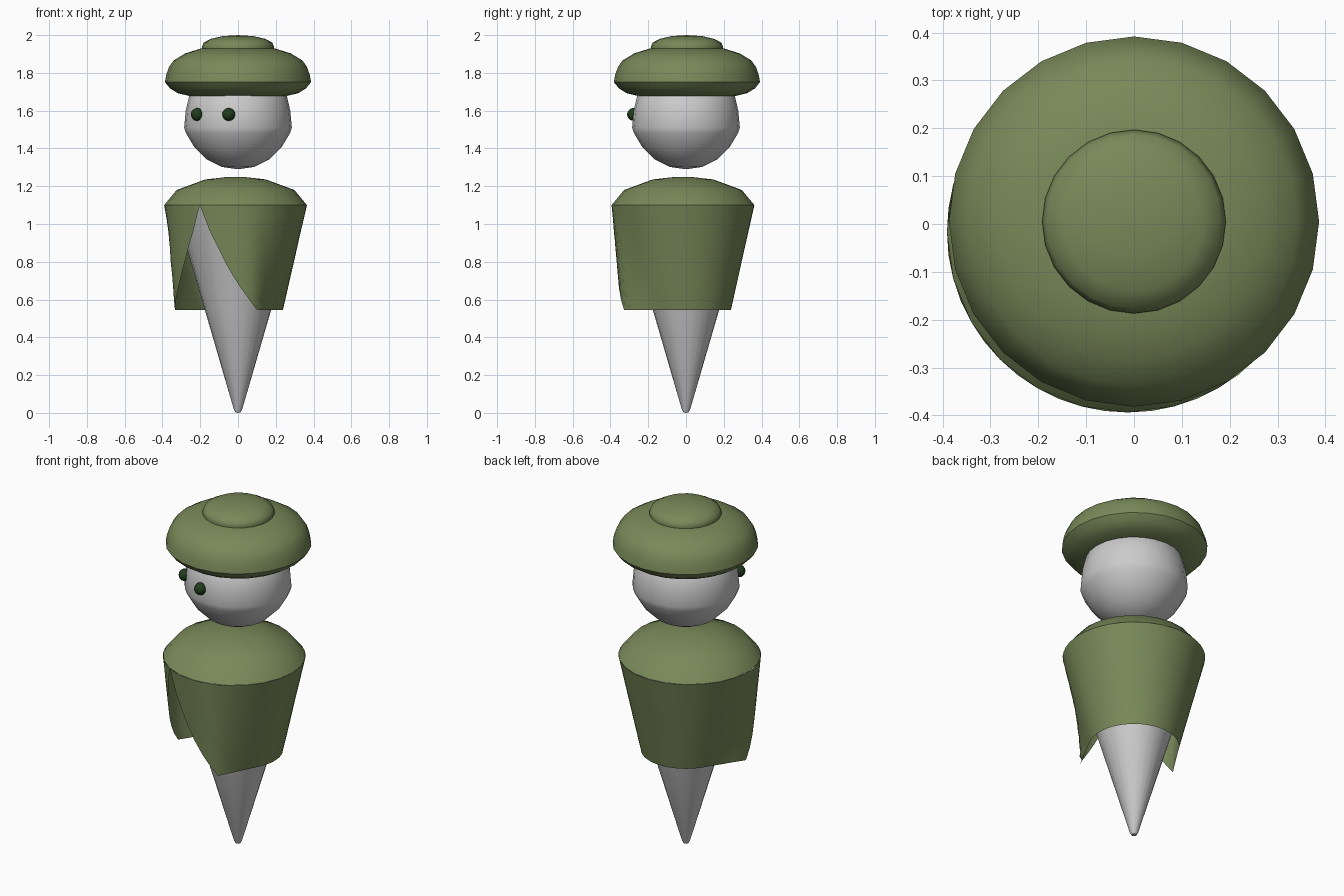
import bpy, bmesh
from math import sin, cos, pi, radians, hypot

if "Cube" in bpy.data.objects:
    bpy.data.objects.remove(bpy.data.objects["Cube"])

FACING = radians(-120)   # direction the face and cloak opening point to


def material(name, rgb):
    m = bpy.data.materials.new(name)
    m.diffuse_color = (*rgb, 1)
    m.use_nodes = True
    m.node_tree.nodes["Principled BSDF"].inputs["Base Color"].default_value = m.diffuse_color
    return m


green = material("green_cloth", (0.19, 0.25, 0.10))
dark = material("dark_green", (0.015, 0.045, 0.012))


def finish(bm, name, mat=None, recalc=True):
    if recalc:
        bmesh.ops.recalc_face_normals(bm, faces=bm.faces)
    me = bpy.data.meshes.new(name)
    bm.to_mesh(me)
    bm.free()
    ob = bpy.data.objects.new(name, me)
    bpy.context.collection.objects.link(ob)
    if mat:
        me.materials.append(mat)
    bpy.ops.object.select_all(action='DESELECT')
    ob.select_set(True)
    bpy.context.view_layer.objects.active = ob
    bpy.ops.object.shade_smooth_by_angle(angle=radians(42))
    return ob


def lathe(name, profile, mat=None, centre=(0, 0), n=24):
    """Revolve (radius, z) points; radius 0 makes a pole."""
    bm = bmesh.new()
    rings = []
    for r, z in profile:
        k = n if r > 0 else 1
        rings.append([bm.verts.new((centre[0] + r * cos(2 * pi * i / n),
                                    centre[1] + r * sin(2 * pi * i / n), z))
                      for i in range(k)])
    for a, b in zip(rings, rings[1:]):
        for i in range(n):
            j = (i + 1) % n
            quad = [a[i % len(a)], a[j % len(a)], b[j % len(b)], b[i % len(b)]]
            bm.faces.new(list(dict.fromkeys(quad)))
    return finish(bm, name, mat)


# Tapered body, point down
lathe("body", [(0, 0), (0.014, 0.003), (0.022, 0.018), (0.177, 0.55),
               (0.338, 1.1), (0, 1.1)])

# Head
lathe("head", [(0, 1.29), (0.085, 1.302), (0.165, 1.342), (0.232, 1.408),
               (0.275, 1.48), (0.285, 1.51), (0.277, 1.6), (0.258, 1.68),
               (0.2, 1.75), (0, 1.79)])

# Eyes
for side, label in ((-1, "right"), (1, "left")):
    a = FACING + side * radians(20)
    bm = bmesh.new()
    bmesh.ops.create_uvsphere(bm, u_segments=16, v_segments=10, radius=0.034)
    bmesh.ops.translate(bm, verts=bm.verts,
                        vec=(0.282 * cos(a), 0.282 * sin(a), 1.58))
    finish(bm, label + "_eye", dark)

# Hat
lathe("hat_brim", [(0, 1.665), (0.15, 1.668), (0.255, 1.677), (0.32, 1.693),
                   (0.36, 1.718), (0.387, 1.751), (0.38, 1.79), (0.366, 1.83),
                   (0.342, 1.865), (0.28, 1.903), (0.2, 1.928), (0, 1.935)],
      green, (0, 0.005))
lathe("hat_crown", [(0.185, 1.91), (0.192, 1.935), (0.182, 1.96),
                    (0.145, 1.98), (0.08, 1.995), (0, 2.0)], green, (0, 0.005))

# Cloak: domed shoulders
CX, CY, R = -0.013, -0.016, 0.378
lathe("cloak_shoulders", [(R, 1.1), (0.312, 1.18), (0.16, 1.236),
                          (0.035, 1.25), (0, 1.25)], green, (CX, CY))

# Cloak: open skirt whose front flaps flare out as flat panels
levels = [(1.1, 0), (1.03, 4), (0.96, 8), (0.88, 14), (0.8, 20), (0.73, 26),
          (0.66, 33), (0.6, 40), (0.545, 47)]      # (z, half opening in degrees)
bm = bmesh.new()
N = 48
rows = []
for z, half in levels:
    t = (1.1 - z) / 0.555
    row = []
    for i in range(N + 1):
        d = half + (360 - 2 * half) * i / N
        off = min(d, 360 - d)                      # angle from the opening
        r_low = 0.238 / cos(radians(max(0, 93 - max(off, 46.6))))
        r = R * (1 - t) + r_low * t
        a = FACING + radians(d)
        row.append(bm.verts.new((CX * (1 - t) + r * cos(a),
                                 CY * (1 - t) + r * sin(a), z)))
    rows.append(row)
for a, b in zip(rows, rows[1:]):
    for i in range(N):
        bm.faces.new((a[i], b[i], b[i + 1], a[i + 1]))
bmesh.ops.remove_doubles(bm, verts=bm.verts, dist=0.0001)
# re-open the front seam stays only at the apex vertex
finish(bm, "cloak_skirt", green, recalc=False)
